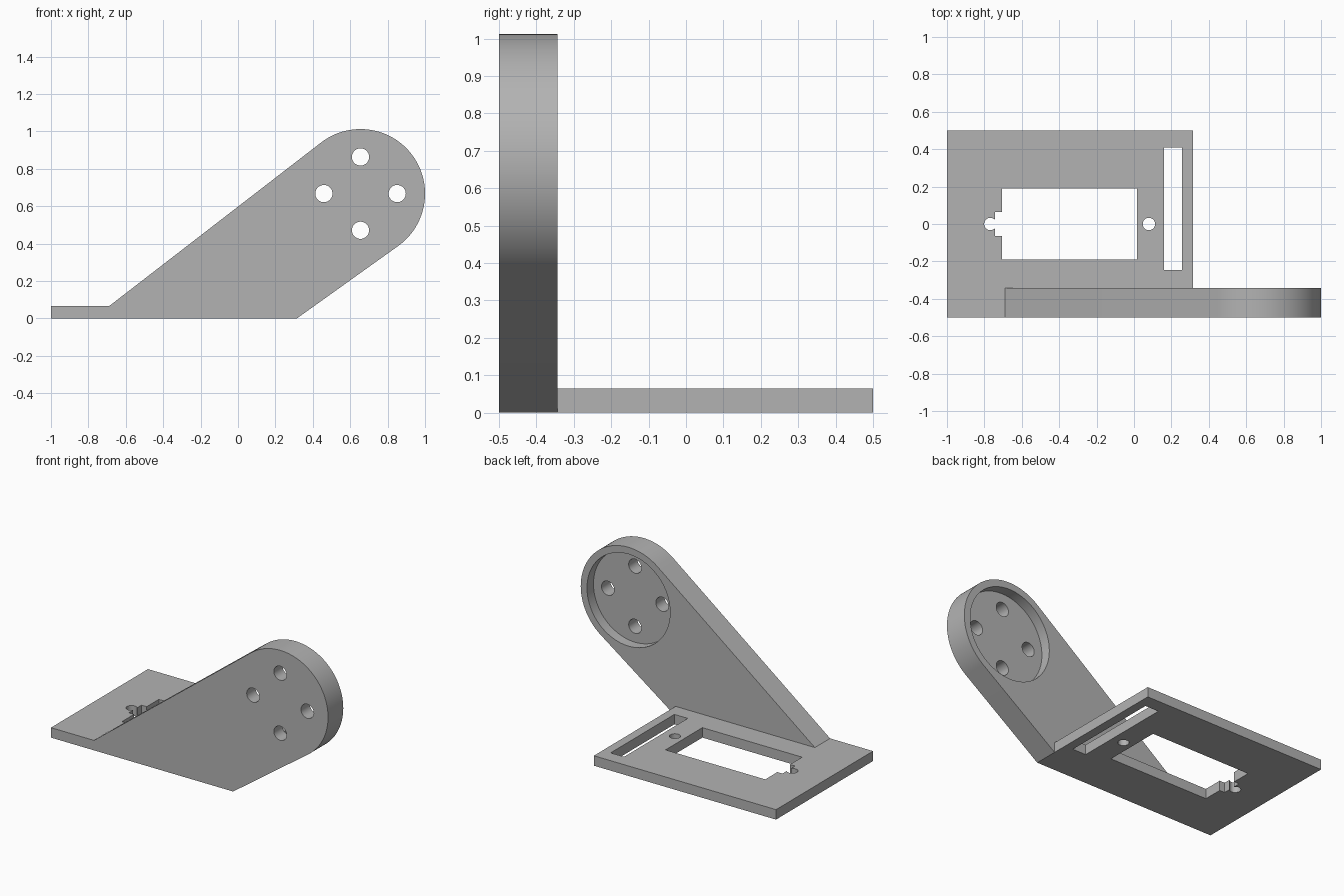
import bpy, bmesh
from math import sin, cos, pi, atan2, radians
from mathutils import Matrix, Vector

cube = bpy.data.objects.get("Cube")
if cube:
    bpy.data.objects.remove(cube, do_unlink=True)

grey = bpy.data.materials.new("plain grey")
grey.use_nodes = True
GREY = (0.45, 0.45, 0.45, 1)
grey.diffuse_color = GREY
grey.node_tree.nodes["Principled BSDF"].inputs["Base Color"].default_value = GREY

THICK, FRONT, BACK = 0.065, -0.5, -0.343
HUB, HUB_R = Vector((0.655, 0.667)), 0.345


def arc(centre, r, a0, a1, n):
    return [(centre[0] + r * cos(a0 + (a1 - a0) * i / n),
             centre[1] + r * sin(a0 + (a1 - a0) * i / n)) for i in range(n + 1)]


def circle(centre, r, n=48):
    return arc(centre, r, 0, 2 * pi, n)[:-1]


def rect(x0, x1, y0, y1):
    return [(x0, y0), (x1, y0), (x1, y1), (x0, y1)]


def prism(name, outline, low, high, upright=False):
    """Extrude an outline along z, or along y when upright (outline in x, z)."""
    bm = bmesh.new()
    put = (lambda p: (p[0], low, p[1])) if upright else (lambda p: (p[0], p[1], low))
    face = bm.faces.new([bm.verts.new(put(p)) for p in outline])
    top = bmesh.ops.extrude_face_region(bm, geom=[face])["geom"]
    step = (0, high - low, 0) if upright else (0, 0, high - low)
    bmesh.ops.translate(bm, vec=step, verts=[v for v in top if isinstance(v, bmesh.types.BMVert)])
    bmesh.ops.recalc_face_normals(bm, faces=bm.faces)
    mesh = bpy.data.meshes.new(name)
    bm.to_mesh(mesh)
    bm.free()
    mesh.materials.append(grey)
    obj = bpy.data.objects.new(name, mesh)
    bpy.context.collection.objects.link(obj)
    return obj


def combine(target, tool, operation):
    mod = target.modifiers.new(operation.lower(), "BOOLEAN")
    mod.operation, mod.solver, mod.object = operation, "EXACT", tool
    bpy.ops.object.select_all(action="DESELECT")
    bpy.context.view_layer.objects.active = target
    target.select_set(True)
    bpy.ops.object.modifier_apply(modifier=mod.name)
    bpy.data.objects.remove(tool, do_unlink=True)


# Base plate and the slanted arm with a rounded end
bracket = prism("bracket", rect(-1, 0.315, FRONT, 0.5), 0, THICK)
lower, upper = radians(-54.4), radians(127.8)
profile = [(-0.774, 0), (0.315, 0)] + arc(HUB, HUB_R, lower, upper, 64)
combine(bracket, prism("arm", profile, FRONT, BACK, True), "UNION")

# Round recess in the back of the arm, and four bolt holes
combine(bracket, prism("recess", circle(HUB, 0.3, 96), BACK - 0.067, 0, True), "DIFFERENCE")
for i in range(4):
    centre = HUB + 0.196 * Vector((cos(i * pi / 2), sin(i * pi / 2)))
    combine(bracket, prism("bolt_hole", circle(centre, 0.046), -1, 0, True), "DIFFERENCE")

# Openings in the plate: window, cable notch, screw holes, long slot
openings = {
    "window": rect(-0.705, 0.015, -0.19, 0.19),
    "notch": rect(-0.742, -0.6, -0.065, 0.065),
    "left_screw_hole": circle((-0.768, 0), 0.033),
    "right_screw_hole": circle((0.08, 0), 0.033),
    "slot": rect(0.16, 0.257, -0.247, 0.41),
}
for name, outline in openings.items():
    combine(bracket, prism(name, outline, -0.1, 0.2), "DIFFERENCE")

bpy.ops.object.shade_smooth_by_angle(angle=radians(30))
